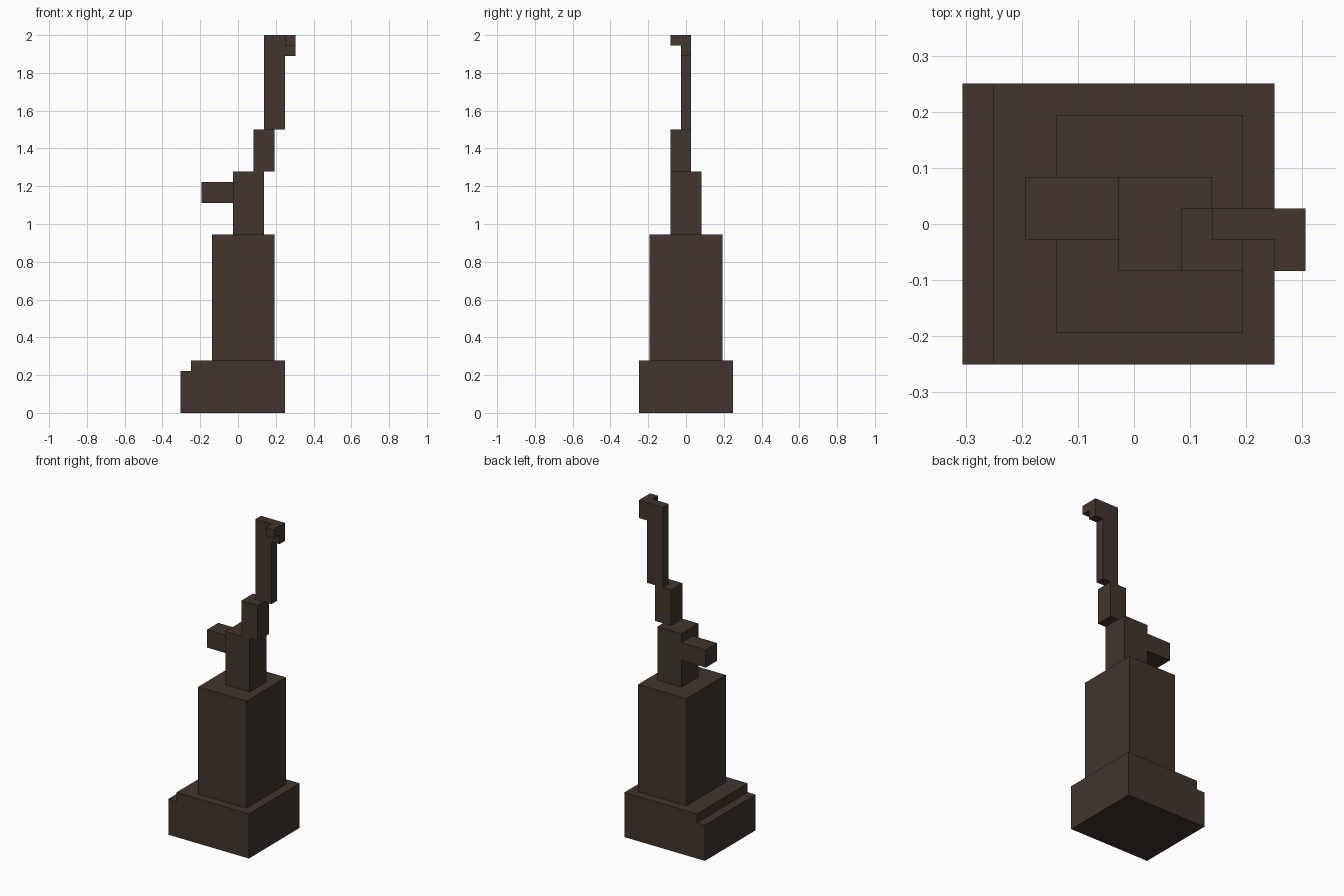
import bpy
import bmesh
from mathutils import Vector

if "Cube" in bpy.data.objects:
    bpy.data.objects.remove(bpy.data.objects["Cube"])

U = 1 / 18  # the model sits on a grid with 36 steps in its height

stone = bpy.data.materials.new("dark_brown")
stone.diffuse_color = (0.054, 0.036, 0.027, 1)
stone.use_nodes = True
stone.node_tree.nodes["Principled BSDF"].inputs["Base Color"].default_value = stone.diffuse_color


def block(name, x, y, z):
    """Box spanning the given (min, max) grid steps on each axis."""
    bm = bmesh.new()
    bmesh.ops.create_cube(bm, size=1)
    lo = Vector((x[0], y[0], z[0])) * U
    hi = Vector((x[1], y[1], z[1])) * U
    for v in bm.verts:
        v.co = (lo + hi) / 2 + v.co * (hi - lo)
    mesh = bpy.data.meshes.new(name)
    bm.to_mesh(mesh)
    bm.free()
    mesh.materials.append(stone)
    obj = bpy.data.objects.new(name, mesh)
    bpy.context.collection.objects.link(obj)
    return obj


# stepped base
block("base", (-4.5, 4.5), (-4.5, 4.5), (0, 5))
block("base_step", (-5.5, -4.5), (-4.5, 4.5), (0, 4))
# main body and neck
block("body", (-2.5, 3.5), (-3.5, 3.5), (5, 17))
block("neck", (-0.5, 2.5), (-1.5, 1.5), (17, 23))
block("side_arm", (-3.5, -0.5), (-0.5, 1.5), (20, 22))
# offset upper stack
block("upper_neck", (1.5, 3.5), (-1.5, 0.5), (23, 27))
block("mast", (2.5, 4.5), (-0.5, 0.5), (27, 36))
# hook at the top
block("hook", (4.5, 5.5), (-0.5, 0.5), (34, 36))
block("hook_tip", (4.5, 5.5), (-1.5, -0.5), (35, 36))
